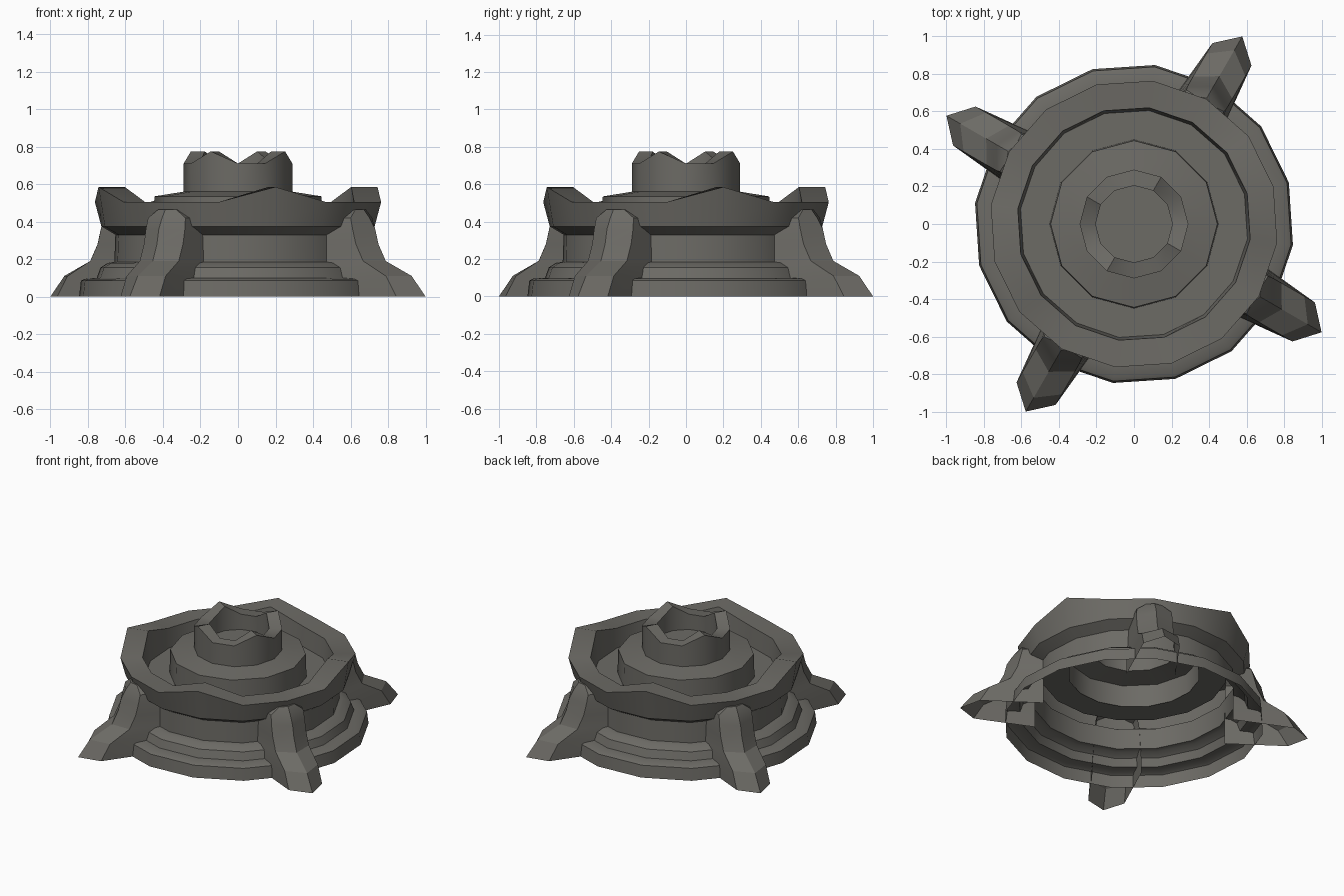
import bpy, bmesh, math

if "Cube" in bpy.data.objects:
    bpy.data.objects.remove(bpy.data.objects["Cube"])

stone = bpy.data.materials.new("weathered_stone")
stone.diffuse_color = (0.15, 0.145, 0.13, 1)
stone.use_nodes = True
stone.node_tree.nodes["Principled BSDF"].inputs["Base Color"].default_value = stone.diffuse_color


def finish(name, bm, angle=35):
    me = bpy.data.meshes.new(name)
    bm.to_mesh(me)
    bm.free()
    me.materials.append(stone)
    ob = bpy.data.objects.new(name, me)
    bpy.context.collection.objects.link(ob)
    bpy.ops.object.select_all(action='DESELECT')
    ob.select_set(True)
    bpy.context.view_layer.objects.active = ob
    bpy.ops.object.shade_smooth_by_angle(angle=math.radians(angle))
    return ob


def lathe(name, profile, sides, offset, peak, cap=False):
    """Spin (radius, z, lift) points; lift raises the vertex at every quarter turn."""
    bm = bmesh.new()
    rings = []
    for r, z, lift in profile:
        ring = []
        for i in range(sides):
            a = math.radians(offset) + math.tau * i / sides
            up = lift if i % (sides // 4) == peak else 0
            ring.append(bm.verts.new((r * math.cos(a), r * math.sin(a), z + up)))
        rings.append(ring)
    for lo, hi in zip(rings, rings[1:]):
        for i in range(sides):
            j = (i + 1) % sides
            bm.faces.new((lo[i], lo[j], hi[j], hi[i]))
    if cap:
        bm.faces.new(rings[-1])
    return finish(name, bm)


# stepped base, column, overhanging rim with four points, and pool floor
lathe("basin", [
    (0.855, 0, 0), (0.845, 0.085, 0), (0.825, 0.095, 0), (0.76, 0.10, 0),
    (0.74, 0.155, 0), (0.70, 0.18, 0), (0.665, 0.185, 0), (0.66, 0.33, 0),
    (0.735, 0.375, 0), (0.77, 0.505, 0.08), (0.625, 0.505, 0.08),
    (0.61, 0.37, 0), (0.43, 0.37, 0)], 16, 15, 0)

# raised tier with the notched cup on top
lathe("centre_cup", [
    (0.45, 0.37, 0), (0.445, 0.535, 0), (0.29, 0.56, 0), (0.29, 0.71, 0.065),
    (0.205, 0.71, 0.065), (0.205, 0.60, 0)], 12, 0, 2, cap=True)

# buttress levels: z, ridge radius, corner radius, corner half width, back half width
LEVELS = [
    (0.0, 1.155, 1.045, 0.12, 0.16), (0.11, 1.07, 0.98, 0.12, 0.16),
    (0.19, 0.91, 0.84, 0.12, 0.155), (0.28, 0.865, 0.795, 0.12, 0.15),
    (0.36, 0.845, 0.775, 0.12, 0.145), (0.42, 0.81, 0.76, 0.115, 0.13),
    (0.465, 0.775, 0.755, 0.055, 0.065)]


def buttress(name, degrees):
    a = math.radians(degrees)
    c, s = math.cos(a), math.sin(a)
    bm = bmesh.new()
    rings = []
    for z, ridge, corner, w, back in LEVELS:
        section = [(0.63, -back), (corner, -w), (ridge, 0), (corner, w), (0.63, back)]
        rings.append([bm.verts.new((r * c - t * s, r * s + t * c, z)) for r, t in section])
    for lo, hi in zip(rings, rings[1:]):
        for i in range(4):
            bm.faces.new((lo[i], lo[i + 1], hi[i + 1], hi[i]))
    bm.faces.new(rings[-1])
    finish(name, bm, 28)


# four pointed buttresses
for k in range(4):
    buttress(f"buttress_{k + 1}", 60 + 90 * k)
